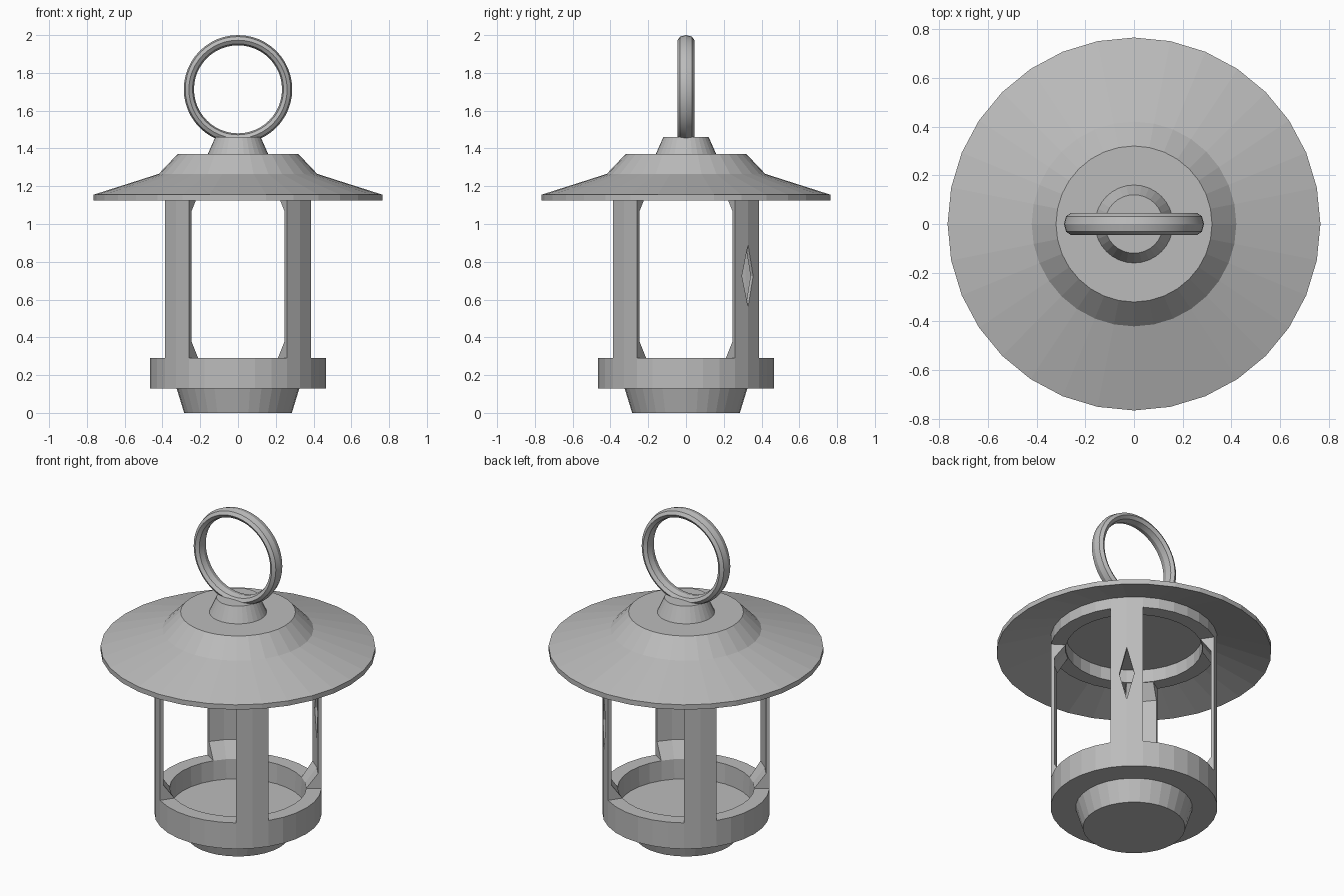
import bpy, bmesh, math
from mathutils import Matrix

SIDES = 32
STEP = 2 * math.pi / SIDES

if "Cube" in bpy.data.objects:
    bpy.data.objects.remove(bpy.data.objects["Cube"], do_unlink=True)

metal = bpy.data.materials.new("grey_metal")
metal.use_nodes = True
GREY = (0.5, 0.5, 0.5, 1)
metal.diffuse_color = GREY
metal.node_tree.nodes["Principled BSDF"].inputs["Base Color"].default_value = GREY


def make_object(name, bm):
    bmesh.ops.recalc_face_normals(bm, faces=bm.faces)
    mesh = bpy.data.meshes.new(name)
    bm.to_mesh(mesh)
    bm.free()
    mesh.materials.append(metal)
    obj = bpy.data.objects.new(name, mesh)
    bpy.context.collection.objects.link(obj)
    return obj


def ring_of(bm, profile, angle):
    c, s = math.cos(angle), math.sin(angle)
    return [bm.verts.new((r * c, r * s, z)) for r, z in profile]


def lathe(name, profile):
    """Full turn of an open profile, closed by a flat disc at each end."""
    bm = bmesh.new()
    cols = [ring_of(bm, profile, i * STEP) for i in range(SIDES)]
    for i, a in enumerate(cols):
        b = cols[(i + 1) % SIDES]
        for j in range(len(profile) - 1):
            bm.faces.new((a[j], b[j], b[j + 1], a[j + 1]))
    for end in (0, -1):
        bm.faces.new([c[end] for c in cols])
    return make_object(name, bm)


def lathe_sector(name, profile, start, steps):
    """Part turn of a closed profile, capped at both sides."""
    bm = bmesh.new()
    cols = [ring_of(bm, profile, start + i * STEP) for i in range(steps + 1)]
    n = len(profile)
    for a, b in zip(cols, cols[1:]):
        for j in range(n):
            k = (j + 1) % n
            bm.faces.new((a[j], b[j], b[k], a[k]))
    bm.faces.new(cols[0])
    bm.faces.new(cols[-1])
    return make_object(name, bm)


def cut_diamond(post, angle):
    """Cut a tall diamond window radially through a post."""
    bm = bmesh.new()
    bmesh.ops.create_cone(bm, cap_ends=True, segments=4, radius1=1, radius2=1, depth=0.3)
    turn = (Matrix.Translation((0.45 * math.cos(angle), 0.45 * math.sin(angle), 0.725))
            @ Matrix.Rotation(angle, 4, 'Z')
            @ Matrix.Rotation(math.pi / 2, 4, 'Y')
            @ Matrix.Diagonal((0.165, 0.042, 1, 1)))
    bm.transform(turn)
    cutter = make_object("diamond_cutter", bm)
    cutter.hide_render = True
    mod = post.modifiers.new("window", 'BOOLEAN')
    mod.operation = 'DIFFERENCE'
    mod.solver = 'EXACT'
    mod.object = cutter
    bpy.context.view_layer.objects.active = post
    bpy.ops.object.modifier_apply(modifier=mod.name)
    bpy.data.objects.remove(cutter, do_unlink=True)


# Base: tapered foot and open tray
lathe("base", [(0.285, 0), (0.325, 0.13), (0.465, 0.13), (0.465, 0.29),
               (0.38, 0.29), (0.375, 0.17)])

# Roof: collar below, wide sloped brim, crown and neck
lathe("roof", [(0.38, 1.23), (0.38, 1.15), (0.465, 1.15), (0.465, 1.215),
               (0.765, 1.125), (0.765, 1.155), (0.42, 1.265), (0.32, 1.37),
               (0.16, 1.37), (0.12, 1.46)])

# Four thin curved posts with sloped gussets and diamond windows
post_profile = [(0.465, 0.285), (0.465, 1.155), (0.38, 1.155), (0.445, 1.065),
                (0.445, 0.38), (0.38, 0.29), (0.38, 0.285)]
for side, quarter in (("back_left", 0), ("back_right", 1),
                      ("front_right", 2), ("front_left", 3)):
    middle = math.pi / 4 + quarter * math.pi / 2
    post = lathe_sector(side + "_post", post_profile, middle - STEP, 2)
    cut_diamond(post, middle)

# Carrying ring: flattened torus standing on the neck
bpy.ops.mesh.primitive_torus_add(major_segments=48, minor_segments=8,
                                 major_radius=0.26, minor_radius=0.027)
handle = bpy.context.object
handle.name = "carrying_ring"
handle.data.transform(Matrix.Translation((0, 0, 1.713))
                      @ Matrix.Rotation(math.pi / 2, 4, 'X')
                      @ Matrix.Diagonal((1, 1, 1.65, 1)))
handle.data.materials.append(metal)
bpy.ops.object.shade_smooth_by_angle(angle=math.radians(20))
